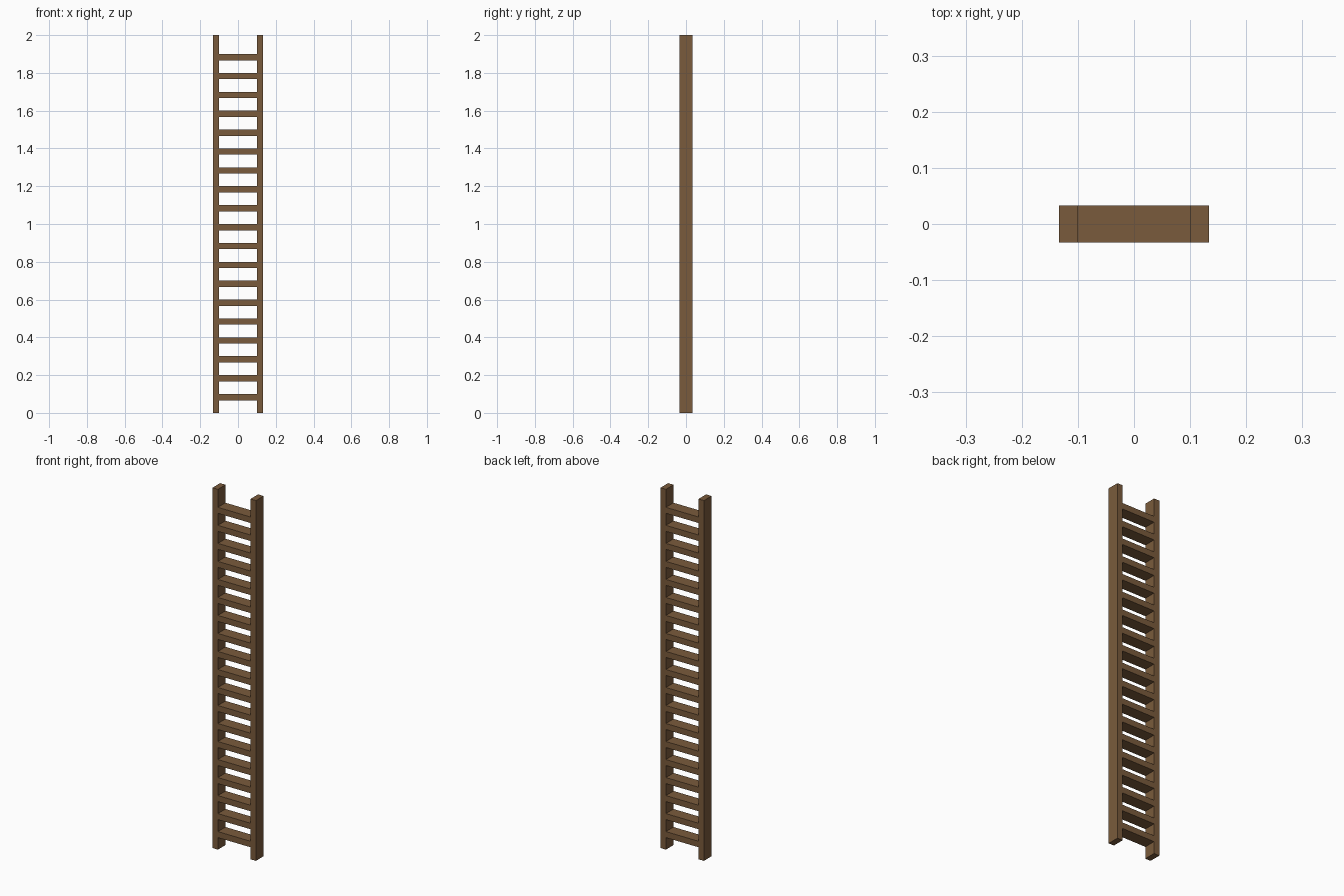
import bpy

HEIGHT = 2.0
THICK = 1 / 30      # timber thickness
DEPTH = 2 / 30      # timber depth, front to back
INNER = 0.1         # half the gap between the rails
STEP = 0.1          # rung spacing

cube = bpy.data.objects.get("Cube")
if cube:
    bpy.data.objects.remove(cube, do_unlink=True)

wood = bpy.data.materials.new("brown_wood")
wood.use_nodes = True
colour = (0.195, 0.105, 0.045, 1)
wood.diffuse_color = colour
wood.node_tree.nodes["Principled BSDF"].inputs["Base Color"].default_value = colour


def box(name, centre, size):
    bpy.ops.mesh.primitive_cube_add(size=1, location=centre)
    obj = bpy.context.object
    obj.name = name
    obj.scale = size
    bpy.ops.object.transform_apply(location=False, rotation=False, scale=True)
    obj.data.materials.append(wood)
    return obj


# Upright side rails
for side, name in ((1, "left_rail"), (-1, "right_rail")):
    box(name, (side * (INNER + THICK / 2), 0, HEIGHT / 2), (THICK, DEPTH, HEIGHT))

# Evenly spaced rungs, flush with the rails
rung = box("rungs", (0, 0, STEP - THICK / 2), (2 * INNER, DEPTH, THICK))
array = rung.modifiers.new("repeat_rungs", "ARRAY")
array.count = 19
array.use_relative_offset = False
array.use_constant_offset = True
array.constant_offset_displace = (0, 0, STEP)
